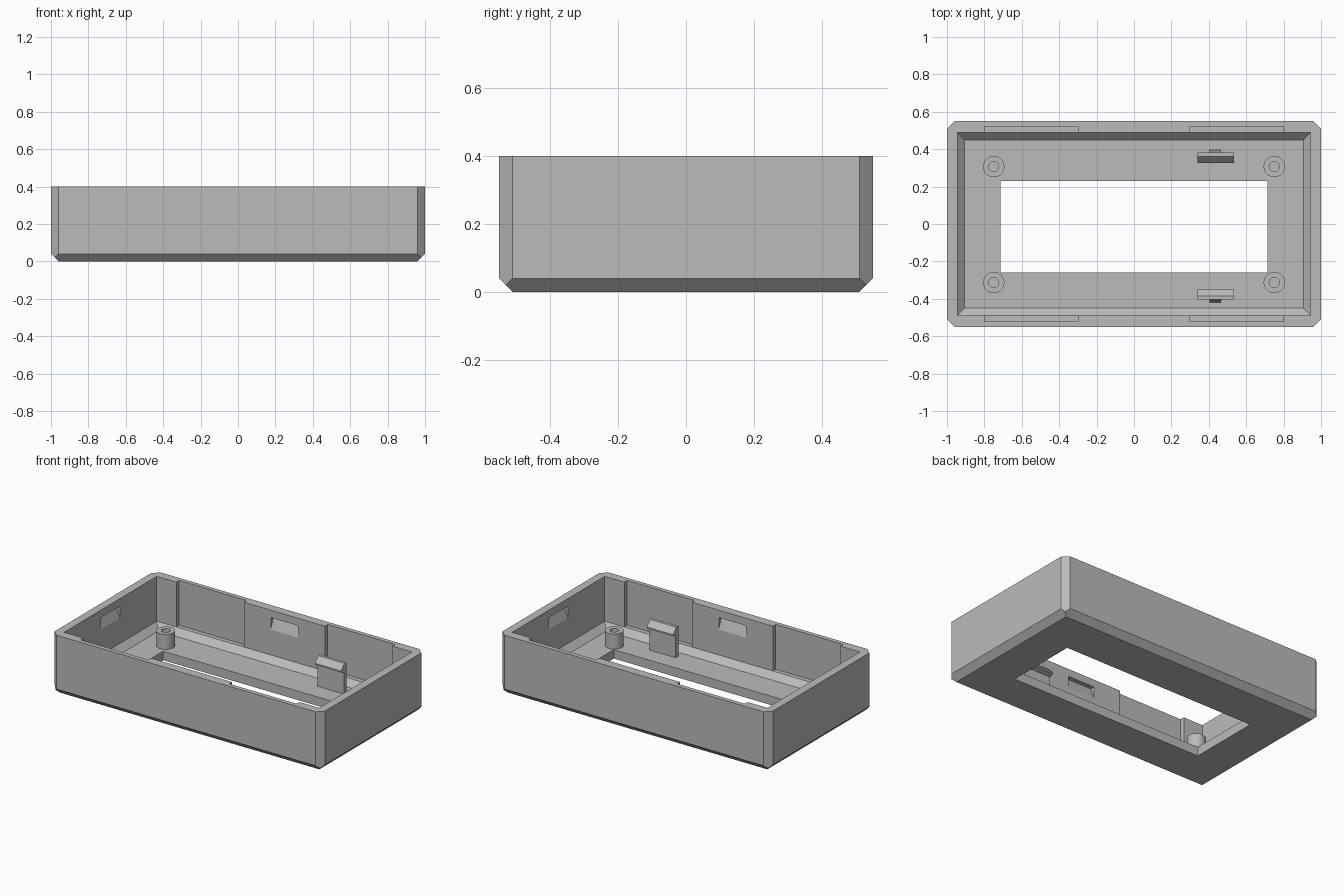
import bpy
import bmesh
import math

cube = bpy.data.objects.get("Cube")
if cube:
    bpy.data.objects.remove(cube, do_unlink=True)

grey = bpy.data.materials.new("plain_grey")
grey.use_nodes = True
grey.diffuse_color = (0.5, 0.5, 0.5, 1)
grey.node_tree.nodes["Principled BSDF"].inputs["Base Color"].default_value = (0.5, 0.5, 0.5, 1)

SIGNS = (-1, 1)
FLOOR, TOP = 0.06, 0.4
WALL_X, WALL_Y = 0.945, 0.49


def finish(name, bm):
    bmesh.ops.recalc_face_normals(bm, faces=bm.faces)
    mesh = bpy.data.meshes.new(name)
    bm.to_mesh(mesh)
    bm.free()
    mesh.materials.append(grey)
    obj = bpy.data.objects.new(name, mesh)
    bpy.context.collection.objects.link(obj)
    return obj


def hull(name, points):
    """Convex solid around the points, with flat faces merged."""
    bm = bmesh.new()
    for p in points:
        bm.verts.new(p)
    bmesh.ops.convex_hull(bm, input=bm.verts)
    bmesh.ops.dissolve_limit(bm, angle_limit=0.01, verts=bm.verts, edges=bm.edges)
    return finish(name, bm)


def four(x, y, z):
    return [(sx * x, sy * y, z) for sx in SIGNS for sy in SIGNS]


def box(name, x0, x1, y0, y1, z0, z1):
    return hull(name, [(x, y, z) for x in (x0, x1) for y in (y0, y1) for z in (z0, z1)])


def prism(name, profile, x0, x1):
    """Extrude a (y, z) profile along x."""
    bm = bmesh.new()
    face = bm.faces.new([bm.verts.new((x0, y, z)) for y, z in profile])
    ext = bmesh.ops.extrude_face_region(bm, geom=[face])["geom"]
    moved = [v for v in ext if isinstance(v, bmesh.types.BMVert)]
    bmesh.ops.translate(bm, verts=moved, vec=(x1 - x0, 0, 0))
    return finish(name, bm)


def lathe(name, profile, x, y, steps=32):
    """Spin a closed (radius, z) profile around a vertical axis."""
    bm = bmesh.new()
    rings = []
    for i in range(steps):
        a = 2 * math.pi * i / steps
        rings.append([bm.verts.new((x + r * math.cos(a), y + r * math.sin(a), z)) for r, z in profile])
    n = len(profile)
    for i in range(steps):
        a, b = rings[i], rings[(i + 1) % steps]
        for j in range(n):
            k = (j + 1) % n
            bm.faces.new((a[j], b[j], b[k], a[k]))
    return finish(name, bm)


# Outer shell with chamfered corners and bottom edge
shell = hull("case_shell", four(0.96, 0.51, 0) + four(0.98, 0.53, 0.02)
             + four(1, 0.51, 0.04) + four(0.96, 0.55, 0.04)
             + four(1, 0.51, TOP) + four(0.96, 0.55, TOP))

# Inner cavity with a chamfered floor edge, and the display window
cutters = [
    hull("cavity_cutter", four(0.905, 0.45, FLOOR) + four(WALL_X, WALL_Y, 0.1) + four(WALL_X, WALL_Y, 0.5)),
    box("window_cutter", -0.715, 0.715, -0.258, 0.23, -0.1, 0.2),
]

# Shallow recesses in the long walls
for s in SIGNS:
    for x0, x1 in ((-0.8, -0.3), (0.3, 0.8)):
        cutters.append(box("recess_cutter", x0, x1, s * 0.45, s * 0.52, 0.1, 0.5))

# Wedge-shaped snap notches in the middle of each wall
for s in SIGNS:
    for wall, along_x in ((WALL_Y, True), (WALL_X, False)):
        section = ((wall - 0.02, 0.27), (wall, 0.27), (wall + 0.03, 0.35), (wall - 0.02, 0.35))
        pts = [(w, s * d, z) if along_x else (s * d, w, z)
               for d, z in section for w in (-0.1, 0.1)]
        cutters.append(hull("notch_cutter", pts))

bpy.context.view_layer.objects.active = shell
for cutter in cutters:
    mod = shell.modifiers.new("cut", "BOOLEAN")
    mod.operation = "DIFFERENCE"
    mod.solver = "EXACT"
    mod.object = cutter
    bpy.ops.object.modifier_apply(modifier=mod.name)
    bpy.data.objects.remove(cutter, do_unlink=True)

# Screw posts with blind holes
posts = []
for sx in SIGNS:
    for sy in SIGNS:
        posts.append(lathe("screw_post", ((0.057, 0.055), (0.057, 0.16), (0.027, 0.16), (0.027, 0.055)),
                           sx * 0.75, sy * 0.31 - 0.003))

# Board clips: barbed tab with a small rib behind
for s, side in ((-1, "front"), (1, "back")):
    tab = ((0.393, 0.055), (0.393, 0.262), (0.373, 0.262), (0.338, 0.225),
           (0.338, 0.215), (0.366, 0.205), (0.366, 0.055))
    rib = ((0.39, 0.055), (0.39, 0.2), (0.393, 0.2), (0.408, 0.055))
    for part, prof, x0, x1 in (("clip", tab, 0.34, 0.535), ("clip_rib", rib, 0.405, 0.465)):
        prism(side + "_" + part, [(s * y - 0.011, z) for y, z in prof], x0, x1)

# Smooth the round posts, keeping their rims sharp
bpy.ops.object.select_all(action="DESELECT")
for post in posts:
    post.select_set(True)
bpy.context.view_layer.objects.active = posts[0]
bpy.ops.object.shade_smooth_by_angle(angle=math.radians(30))
